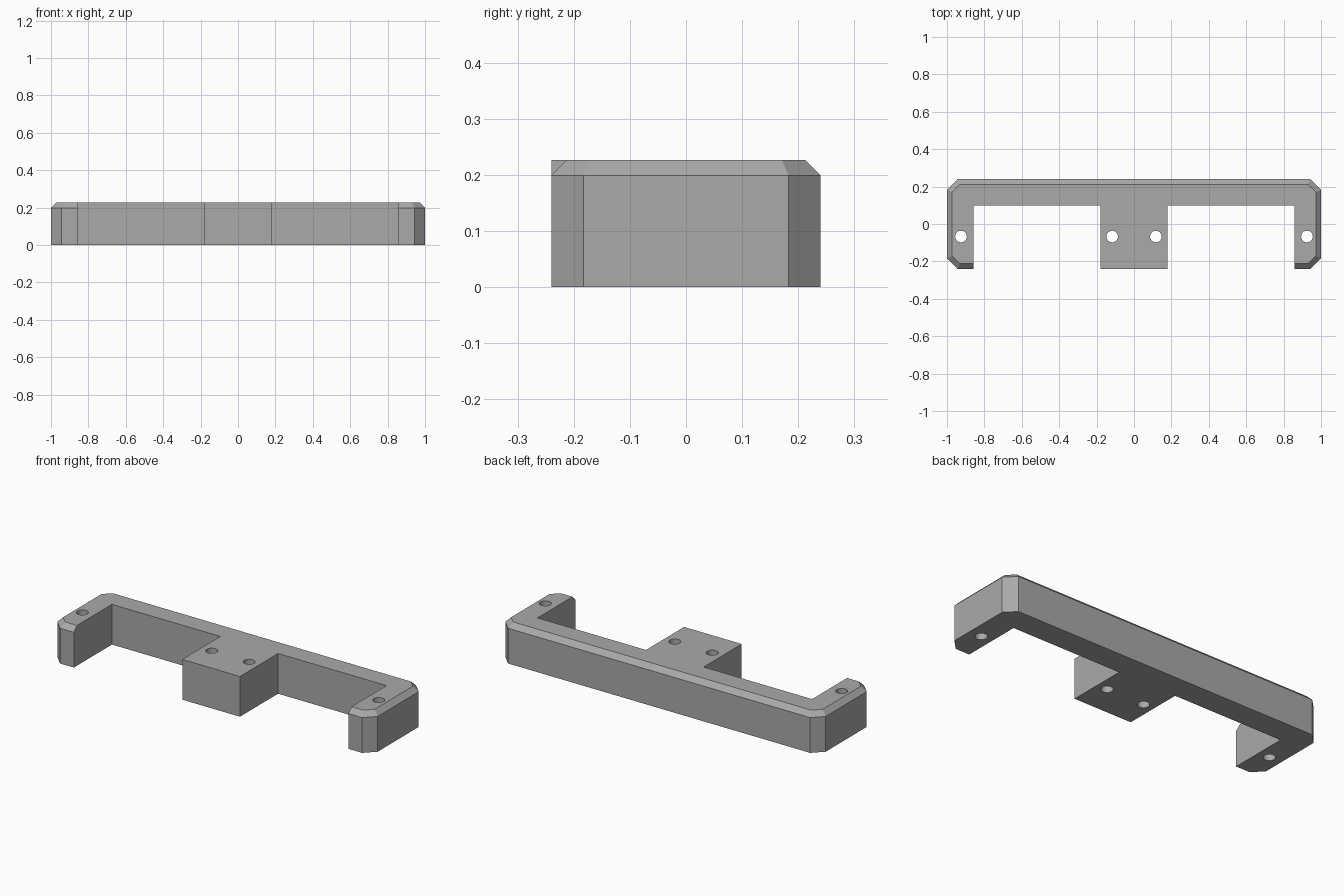
import bpy, bmesh

if "Cube" in bpy.data.objects:
    bpy.data.objects.remove(bpy.data.objects["Cube"])

HEIGHT, SHOULDER, BEVEL = 0.227, 0.199, 0.028

grey = bpy.data.materials.new("plain grey")
grey.diffuse_color = (0.4, 0.4, 0.4, 1)
grey.use_nodes = True
grey.node_tree.nodes["Principled BSDF"].inputs["Base Color"].default_value = grey.diffuse_color

# Right half of the three-armed outline: base point, then its bevelled top point
half = [((0.18, -0.24), (0.18, -0.24)),
        ((0.18, 0.10), (0.18, 0.10)),
        ((0.857, 0.10), (0.857, 0.10)),
        ((0.857, -0.24), (0.857, -0.24 + BEVEL)),
        ((0.943, -0.24), (0.931, -0.24 + BEVEL)),
        ((1.0, -0.183), (1.0 - BEVEL, -0.171)),
        ((1.0, 0.183), (1.0 - BEVEL, 0.171)),
        ((0.943, 0.24), (0.931, 0.24 - BEVEL))]
outline = half + [((-a, b), (-c, d)) for (a, b), (c, d) in reversed(half)]

# Bracket body: straight walls with a bevelled outer top edge
bm = bmesh.new()
base = [bm.verts.new((*p, 0)) for p, q in outline]
top = [bm.verts.new((*q, HEIGHT)) for p, q in outline]
# Outer points get a shoulder; inner walls run straight to the top
shoulder = [bm.verts.new((*p, SHOULDER)) if p != q else None for p, q in outline]
bm.faces.new(base[::-1])
bm.faces.new(top)
n = len(outline)
for i in range(n):
    j = (i + 1) % n
    s, t = shoulder[i], shoulder[j]
    if s and t:
        bm.faces.new((base[i], base[j], t, s))
        bm.faces.new((s, t, top[j], top[i]))
    else:
        loop = [base[i], base[j], t, top[j], top[i], s]
        bm.faces.new([v for v in loop if v])
bmesh.ops.recalc_face_normals(bm, faces=bm.faces)
mesh = bpy.data.meshes.new("bracket_body")
bm.to_mesh(mesh)
bm.free()
mesh.materials.append(grey)
body = bpy.data.objects.new("bracket_body", mesh)
bpy.context.collection.objects.link(body)

# Screw holes drilled through the arms and the central block
for x in (-0.925, -0.117, 0.117, 0.925):
    bpy.ops.mesh.primitive_cylinder_add(vertices=32, radius=0.031, depth=0.6,
                                        location=(x, -0.067, HEIGHT / 2))
    drill = bpy.context.object
    drill.name = "hole_cutter"
    drill.data.materials.append(grey)
    drill.hide_render = True
    cut = body.modifiers.new("screw_hole", 'BOOLEAN')
    cut.object, cut.operation, cut.solver = drill, 'DIFFERENCE', 'EXACT'
    bpy.context.view_layer.objects.active = body
    bpy.ops.object.modifier_apply(modifier=cut.name)
    bpy.data.objects.remove(drill)

# Smooth hole walls, crisp body edges
bpy.ops.object.select_all(action='DESELECT')
body.select_set(True)
bpy.context.view_layer.objects.active = body
bpy.ops.object.shade_smooth_by_angle(angle=0.4)
